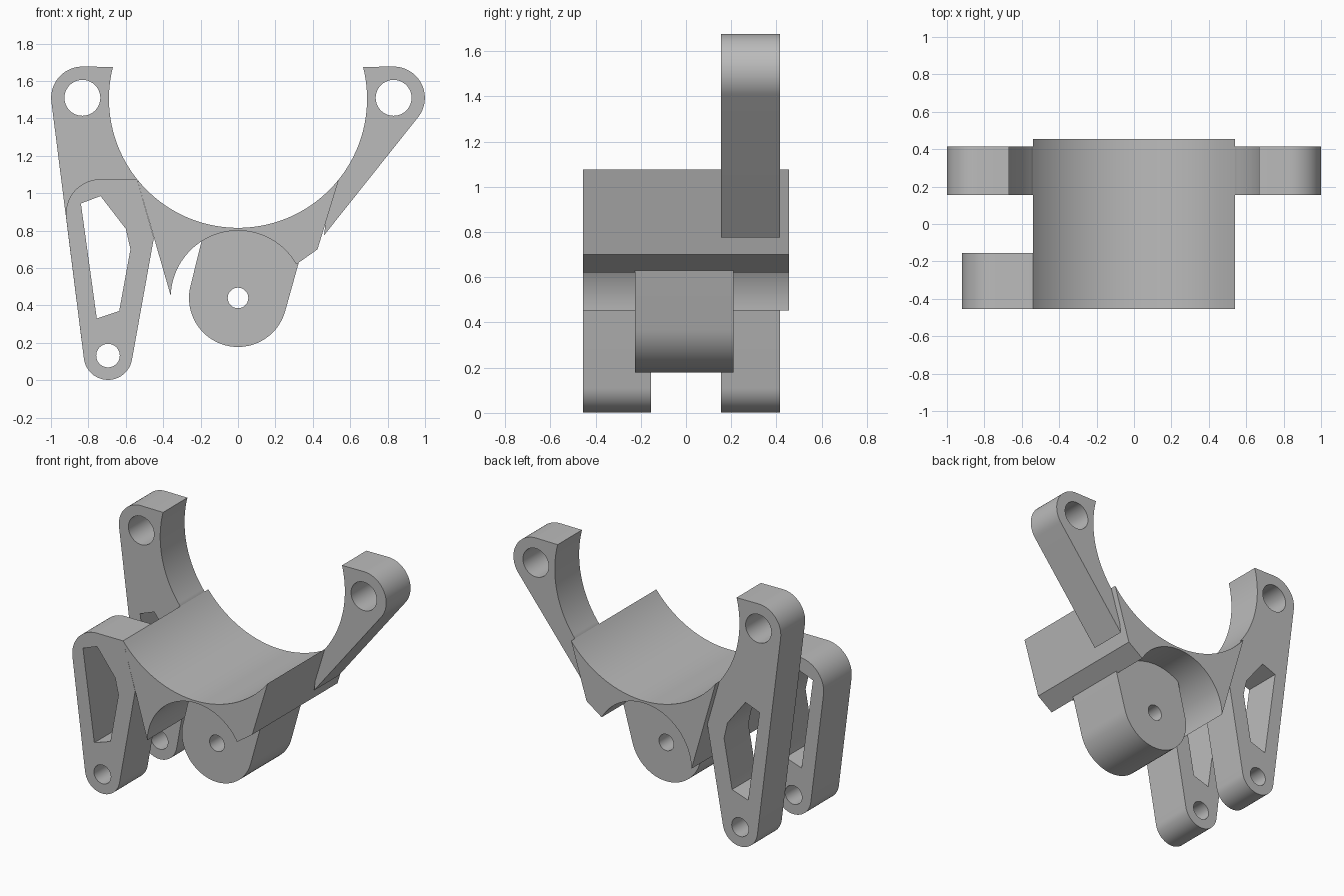
import bpy
import bmesh
from math import radians, cos, sin, pi

cube = bpy.data.objects.get("Cube")
if cube:
    bpy.data.objects.remove(cube, do_unlink=True)

grey = bpy.data.materials.new("plain grey")
grey.use_nodes = True
grey.diffuse_color = (0.5, 0.5, 0.5, 1)
grey.node_tree.nodes["Principled BSDF"].inputs["Base Color"].default_value = (0.5, 0.5, 0.5, 1)


def arc(centre, radius, start, end, steps=24):
    """Points along an arc, angles in degrees."""
    angles = [radians(start + (end - start) * i / steps) for i in range(steps + 1)]
    return [(centre[0] + radius * cos(a), centre[1] + radius * sin(a)) for a in angles]


def hole(centre, radius):
    return arc(centre, radius, 0, 360, 40)[:-1]


def plate(name, y_front, y_back, outline, holes=()):
    """Extrude an x-z outline with holes from y_front to y_back."""
    curve = bpy.data.curves.new(name + "_profile", "CURVE")
    curve.dimensions = "2D"
    curve.fill_mode = "BOTH"
    curve.extrude = (y_back - y_front) / 2
    for loop in [outline, *holes]:
        spline = curve.splines.new("POLY")
        spline.points.add(len(loop) - 1)
        for point, (x, z) in zip(spline.points, loop):
            point.co = (x, z, 0, 1)
        spline.use_cyclic_u = True
    helper = bpy.data.objects.new(name + "_helper", curve)
    bpy.context.collection.objects.link(helper)
    bpy.context.view_layer.update()
    evaluated = helper.evaluated_get(bpy.context.evaluated_depsgraph_get())
    mesh = bpy.data.meshes.new_from_object(evaluated)
    bpy.data.objects.remove(helper, do_unlink=True)

    bm = bmesh.new()
    bm.from_mesh(mesh)
    bmesh.ops.remove_doubles(bm, verts=bm.verts, dist=0.0002)
    bmesh.ops.dissolve_limit(bm, angle_limit=0.001, verts=bm.verts, edges=bm.edges)
    bmesh.ops.recalc_face_normals(bm, faces=bm.faces)
    bm.to_mesh(mesh)
    bm.free()
    mesh.materials.clear()
    mesh.materials.append(grey)

    obj = bpy.data.objects.new(name, mesh)
    bpy.context.collection.objects.link(obj)
    obj.rotation_euler.x = pi / 2
    obj.location.y = (y_front + y_back) / 2
    bpy.ops.object.select_all(action="DESELECT")
    obj.select_set(True)
    bpy.context.view_layer.objects.active = obj
    bpy.ops.object.shade_smooth_by_angle(angle=radians(25))
    return obj


# Shared centres
cradle = (0, 1.505)
pivot = (0, 0.44)
foot = (-0.695, 0.132)
left_boss, right_boss = (0.832, 1.51), (-0.832, 1.51)
window = [(-0.84, 0.945), (-0.735, 0.985), (-0.6, 0.81),
          (-0.575, 0.7), (-0.635, 0.37), (-0.755, 0.33)]
foot_edge = arc(foot, 0.13, 187, 350)
leg_holes = [window, hole(foot, 0.063)]

# Cradle saddle with the clearance arch underneath
plate("cradle_saddle", -0.455, 0.455,
      arc(cradle, 0.69, 218.5, 321.5, 48)
      + [(0.425, 0.7)]
      + arc(pivot, 0.36, 30, 178, 48))

# Rear leg that continues up into the right-hand arm
plate("rear_leg_and_arm", 0.155, 0.415,
      arc(right_boss, 0.167, 90, 187)
      + foot_edge + [(-0.45, 0.76)]
      + arc(cradle, 0.69, 218.5, 165.7, 30),
      leg_holes + [hole(right_boss, 0.096)])

# Short front leg
plate("front_leg", -0.455, -0.155,
      arc((-0.735, 0.89), 0.185, 90, 187)
      + foot_edge + [(-0.45, 0.76), (-0.54, 1.075)],
      leg_holes)

# Left-hand rear arm
plate("left_arm", 0.155, 0.415,
      arc(cradle, 0.69, 321.5, 374.3, 30)
      + arc(left_boss, 0.167, 90, -39)
      + [(0.46, 0.775), (0.469, 0.85)],
      [hole(left_boss, 0.096)])

# Pivot lug hanging below the cradle
plate("pivot_lug", -0.225, 0.21,
      arc(pivot, 0.262, 166, 344, 40)
      + [(0.325, 0.63)]
      + arc(pivot, 0.365, 32, 122, 30),
      [hole(pivot, 0.055)])
